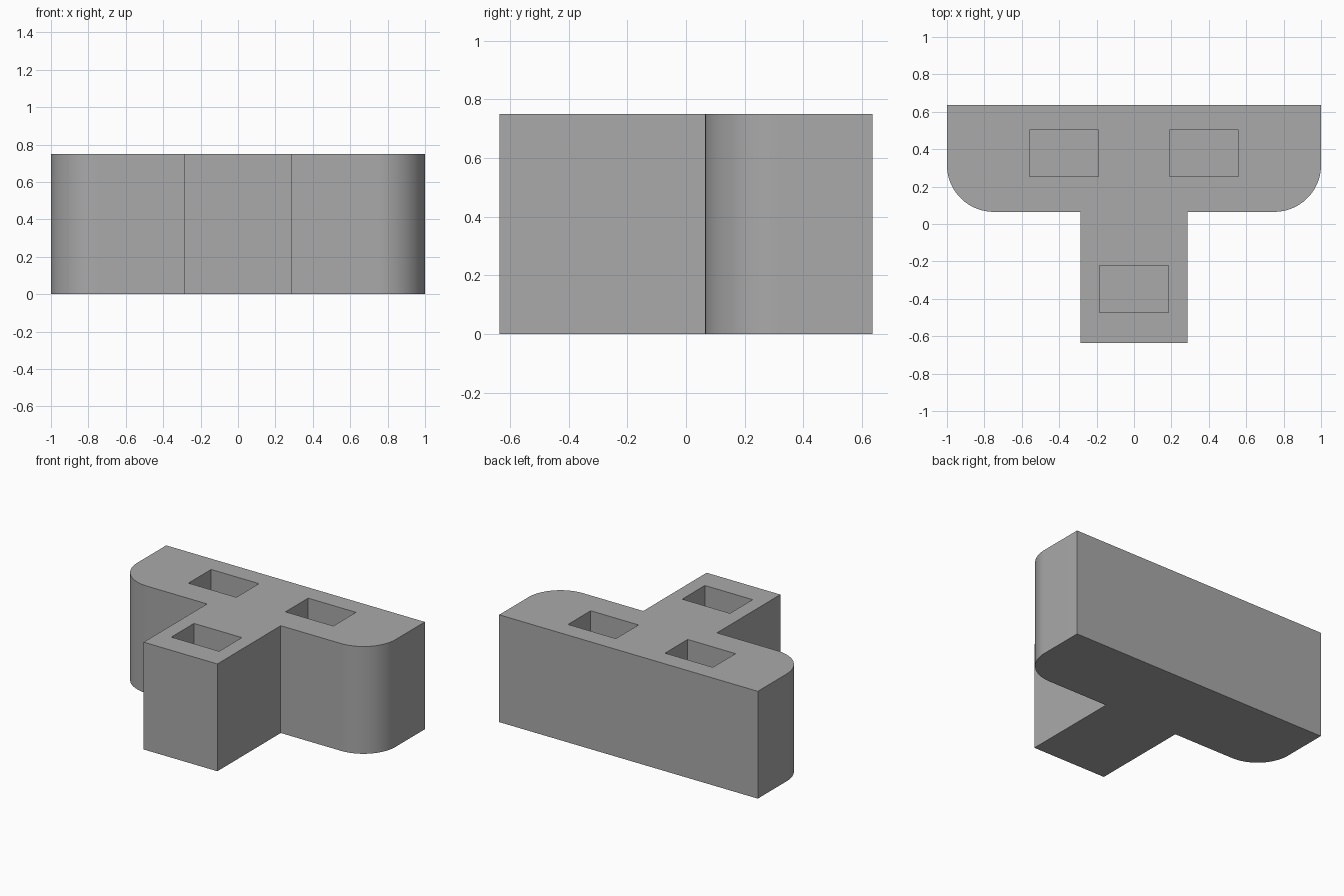
import bpy, bmesh, math

if "Cube" in bpy.data.objects:
    bpy.data.objects.remove(bpy.data.objects["Cube"])

HEIGHT, HALF_Y = 0.75, 0.635
BAR_FRONT, STEM_HALF, RADIUS = 0.065, 0.285, 0.25
POCKET_X, POCKET_Y, POCKET_DEPTH = 0.37, 0.25, 0.45

grey = bpy.data.materials.new("plain_grey")
grey.use_nodes = True
colour = (0.4, 0.4, 0.4, 1)
grey.diffuse_color = colour
grey.node_tree.nodes["Principled BSDF"].inputs["Base Color"].default_value = colour


def prism(name, outline, z0, z1):
    """Extrude a counter-clockwise outline from z0 to z1."""
    bm = bmesh.new()
    base = bm.faces.new([bm.verts.new((x, y, z0)) for x, y in outline])
    top = bmesh.ops.extrude_face_region(bm, geom=[base])["geom"]
    bmesh.ops.translate(bm, vec=(0, 0, z1 - z0),
                        verts=[v for v in top if isinstance(v, bmesh.types.BMVert)])
    bmesh.ops.recalc_face_normals(bm, faces=bm.faces)
    mesh = bpy.data.meshes.new(name)
    bm.to_mesh(mesh)
    bm.free()
    mesh.materials.append(grey)
    obj = bpy.data.objects.new(name, mesh)
    bpy.context.collection.objects.link(obj)
    return obj


# T-shaped block with rounded front corners on the crossbar
right_half = [(STEM_HALF, -HALF_Y), (STEM_HALF, BAR_FRONT)]
steps = 24
for i in range(steps + 1):
    a = math.pi / 2 * i / steps
    right_half.append((1 - RADIUS + RADIUS * math.sin(a),
                       BAR_FRONT + RADIUS - RADIUS * math.cos(a)))
right_half.append((1, HALF_Y))
outline = right_half + [(-x, y) for x, y in reversed(right_half)]
block = prism("t_block", outline, 0, HEIGHT)

# Blind rectangular pockets in the top
for x, y in [(-0.375, 0.378), (0.375, 0.378), (0, -0.347)]:
    dx, dy = POCKET_X / 2, POCKET_Y / 2
    corners = [(x - dx, y - dy), (x + dx, y - dy), (x + dx, y + dy), (x - dx, y + dy)]
    cutter = prism("pocket_cutter", corners, HEIGHT - POCKET_DEPTH, HEIGHT + 0.1)
    cut = block.modifiers.new("pocket", 'BOOLEAN')
    cut.operation = 'DIFFERENCE'
    cut.solver = 'EXACT'
    cut.object = cutter
    bpy.context.view_layer.objects.active = block
    bpy.ops.object.modifier_apply(modifier=cut.name)
    bpy.data.objects.remove(cutter)

# Smooth corners, crisp edges
bpy.ops.object.select_all(action='DESELECT')
block.select_set(True)
bpy.context.view_layer.objects.active = block
bpy.ops.object.shade_smooth_by_angle(angle=math.radians(30))
